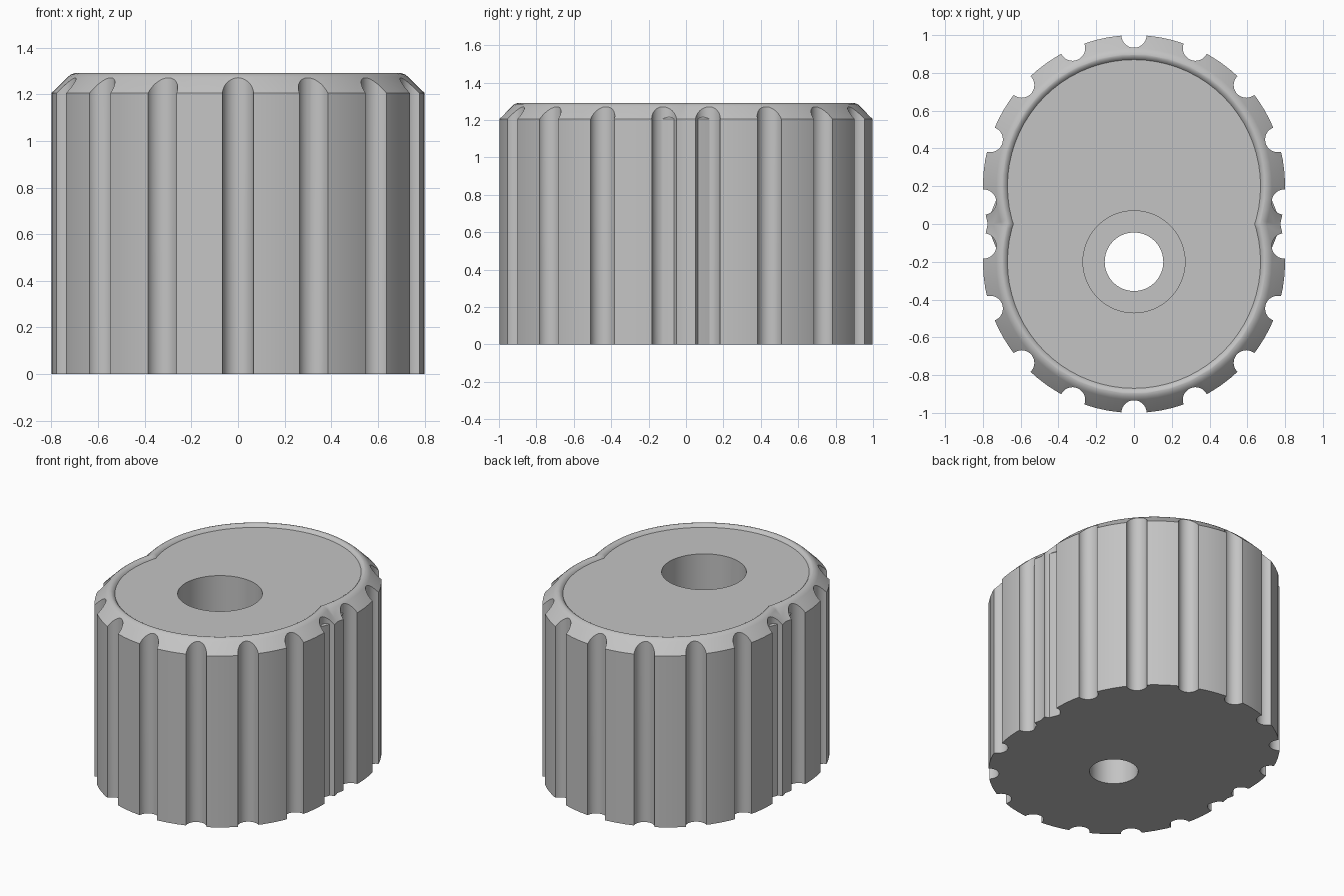
import bpy, bmesh, math

cube = bpy.data.objects.get("Cube")
if cube:
    bpy.data.objects.remove(cube, do_unlink=True)

LOBE_Y = 0.2        # centre offset of each lobe
RADIUS = 0.8
RIM_Z = 1.29
FLOOR_Z = 1.272     # shallow recess inside the rim
SEGMENTS = 72

grey = bpy.data.materials.new("plain_grey")
grey.use_nodes = True
grey.diffuse_color = (0.55, 0.55, 0.55, 1)
grey.node_tree.nodes["Principled BSDF"].inputs["Base Color"].default_value = grey.diffuse_color


def make_object(name, bm):
    bmesh.ops.recalc_face_normals(bm, faces=bm.faces)
    mesh = bpy.data.meshes.new(name)
    bm.to_mesh(mesh)
    bm.free()
    mesh.materials.append(grey)
    obj = bpy.data.objects.new(name, mesh)
    bpy.context.collection.objects.link(obj)
    return obj


def add_lathe(bm, profile, cx, cy, segments):
    """Closed solid of revolution from (radius, z) points, bottom to top."""
    rings = []
    for r, z in profile:
        rings.append([bm.verts.new((cx + r * math.cos(a), cy + r * math.sin(a), z))
                      for a in (math.tau * i / segments for i in range(segments))])
    for low, high in zip(rings, rings[1:]):
        for i in range(segments):
            j = (i + 1) % segments
            bm.faces.new((low[i], low[j], high[j], high[i]))
    bm.faces.new(rings[0][::-1])
    bm.faces.new(rings[-1])


def lathe(name, profile, cy, segments=SEGMENTS):
    bm = bmesh.new()
    add_lathe(bm, profile, 0, cy, segments)
    return make_object(name, bm)


def combine(target, other, operation):
    """Apply a boolean and remove the second object."""
    other.hide_render = True
    mod = target.modifiers.new("combine", 'BOOLEAN')
    mod.operation = operation
    mod.solver = 'EXACT'
    mod.object = other
    bpy.context.view_layer.objects.active = target
    bpy.ops.object.modifier_apply(modifier=mod.name)
    bpy.data.objects.remove(other, do_unlink=True)


def fluted_lobe(name, side):
    """Round lobe with a chamfered top and fifteen grip grooves."""
    cy = side * LOBE_Y
    lobe = lathe(name, [(RADIUS, 0), (RADIUS, 1.205), (0.73, 1.274),
                        (0.716, 1.285), (0.70, RIM_Z)], cy)
    bm = bmesh.new()
    for i in range(15):
        a = side * math.pi / 2 + math.tau * i / 15
        add_lathe(bm, [(0.067, -0.1), (0.067, 1.5)],
                  RADIUS * math.cos(a), cy + RADIUS * math.sin(a), 28)
    combine(lobe, make_object("groove_cutter", bm), 'DIFFERENCE')
    return lobe


# Body: two overlapping fluted lobes
body = fluted_lobe("knob_body", 1)
combine(body, fluted_lobe("front_lobe", -1), 'UNION')

# Recessed top face with a rounded inner lip
for side in (1, -1):
    recess = [(0.67, FLOOR_Z), (0.677, 1.281), (0.686, 1.287), (0.705, 1.294), (0.705, 1.5)]
    combine(body, lathe("recess_cutter", recess, side * LOBE_Y), 'DIFFERENCE')

# Stepped hole: wide bore from above, narrow hole through the base
bore = [(0.155, -0.1), (0.155, 0.5), (0.27, 0.5), (0.27, 1.5)]
combine(body, lathe("bore_cutter", bore, -LOBE_Y, 64), 'DIFFERENCE')

# Smooth shading with crisp edges
body.data.materials.clear()
body.data.materials.append(grey)
for poly in body.data.polygons:
    poly.material_index = 0
bpy.ops.object.select_all(action='DESELECT')
body.select_set(True)
bpy.context.view_layer.objects.active = body
bpy.ops.object.shade_smooth_by_angle(angle=math.radians(28))
